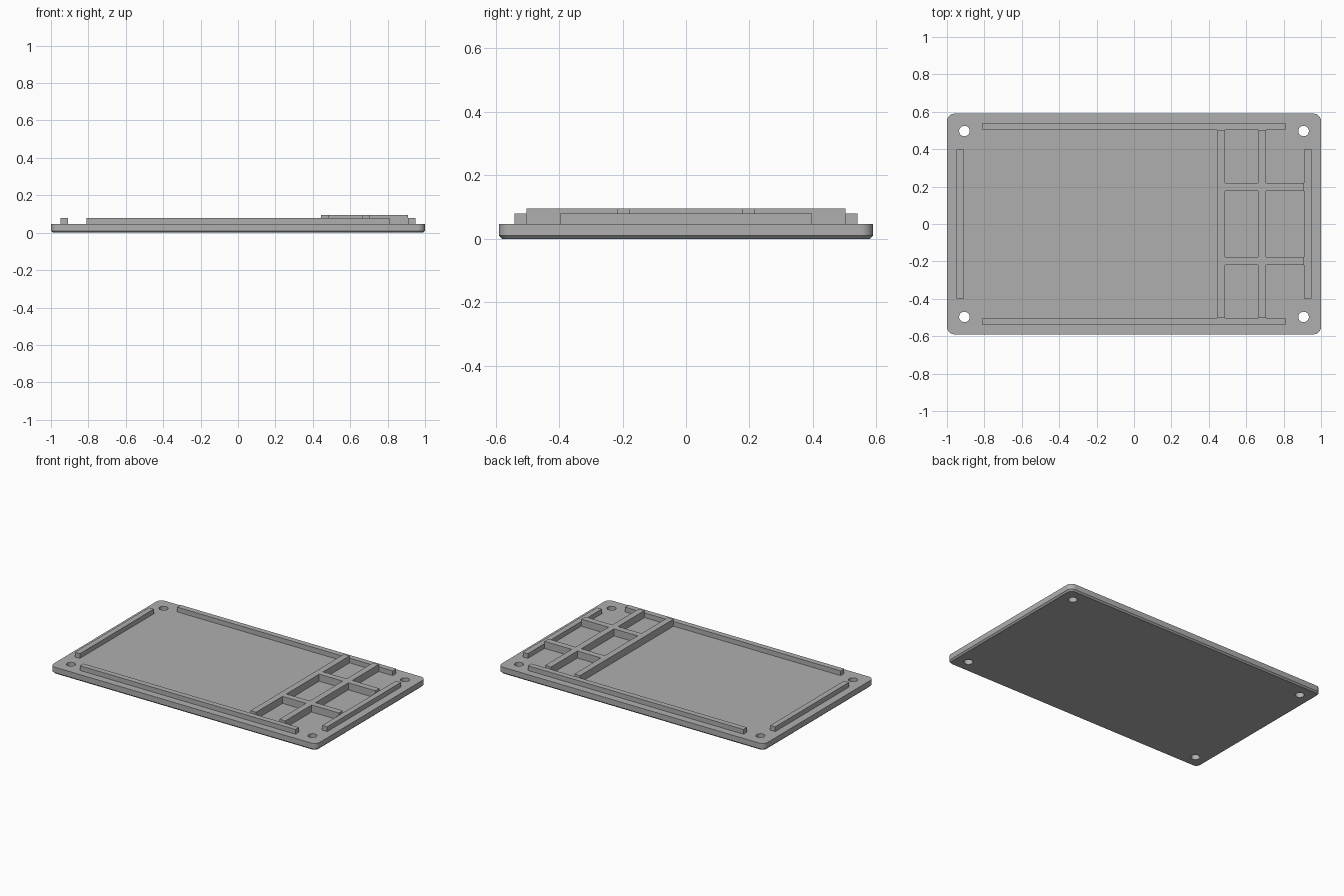
import bpy
import bmesh
from mathutils import Matrix

cube = bpy.data.objects.get("Cube")
if cube:
    bpy.data.objects.remove(cube, do_unlink=True)

grey = bpy.data.materials.new("mid grey")
grey.use_nodes = True
grey.diffuse_color = (0.43, 0.43, 0.43, 1)
grey.node_tree.nodes["Principled BSDF"].inputs["Base Color"].default_value = grey.diffuse_color

PLATE_TOP, RAIL_TOP, GRID_TOP = 0.047, 0.079, 0.095
SINK = 0.005  # how far raised parts sit into the plate


def add_box(bm, x0, x1, y0, y1, z0, z1):
    size = Matrix.Diagonal((x1 - x0, y1 - y0, z1 - z0, 1))
    place = Matrix.Translation(((x0 + x1) / 2, (y0 + y1) / 2, (z0 + z1) / 2))
    bmesh.ops.create_cube(bm, size=1, matrix=place @ size)


def finish(bm, name):
    mesh = bpy.data.meshes.new(name)
    bm.to_mesh(mesh)
    bm.free()
    mesh.materials.append(grey)
    obj = bpy.data.objects.new(name, mesh)
    bpy.context.collection.objects.link(obj)
    return obj


def box_object(name, *bounds):
    bm = bmesh.new()
    add_box(bm, *bounds)
    return finish(bm, name)


# Base plate: rounded corners, narrow chamfer around the underside
bm = bmesh.new()
add_box(bm, -1, 1, -0.59, 0.59, 0, PLATE_TOP)
upright = [e for e in bm.edges if abs(e.verts[0].co.z - e.verts[1].co.z) > 0.01]
bmesh.ops.bevel(bm, geom=upright, offset=0.04, segments=8, profile=0.5, affect='EDGES')
rim = [e for e in bm.edges if all(v.co.z < 0.001 for v in e.verts)]
bmesh.ops.bevel(bm, geom=rim, offset=0.01, segments=1, affect='EDGES')
plate = finish(bm, "base_plate")

# Screw holes through the four corners
bm = bmesh.new()
for sx in (-1, 1):
    for sy in (-1, 1):
        bmesh.ops.create_cone(bm, cap_ends=True, segments=32, radius1=0.028, radius2=0.028,
                              depth=0.3, matrix=Matrix.Translation((sx * 0.907, sy * 0.497, 0)))
cutter = finish(bm, "hole_cutter")
cutter.hide_render = True
cut = plate.modifiers.new("holes", 'BOOLEAN')
cut.operation = 'DIFFERENCE'
cut.solver = 'EXACT'
cut.object = cutter
bpy.context.view_layer.objects.active = plate
plate.select_set(True)
bpy.ops.object.modifier_apply(modifier=cut.name)
bpy.data.objects.remove(cutter, do_unlink=True)
bpy.ops.object.shade_smooth_by_angle(angle=0.52)

# Locating rails along the four sides
low = PLATE_TOP - SINK
box_object("back_rail", -0.81, 0.81, 0.502, 0.54, low, RAIL_TOP)
box_object("front_rail", -0.81, 0.81, -0.54, -0.502, low, RAIL_TOP)
box_object("left_rail", 0.91, 0.948, -0.397, 0.397, low, RAIL_TOP)
box_object("right_rail", -0.948, -0.91, -0.397, 0.397, low, RAIL_TOP)

# Stiffening grid: two long ribs joined by short cross ribs
bm = bmesh.new()
for x0, x1 in ((0.445, 0.487), (0.663, 0.706)):
    add_box(bm, x0, x1, -0.502, 0.502, low, GRID_TOP)
for y in (-0.197, 0.197):
    for x0, x1 in ((0.487, 0.663), (0.706, 0.91)):
        add_box(bm, x0, x1, y - 0.021, y + 0.021, low, GRID_TOP)
finish(bm, "rib_grid")
